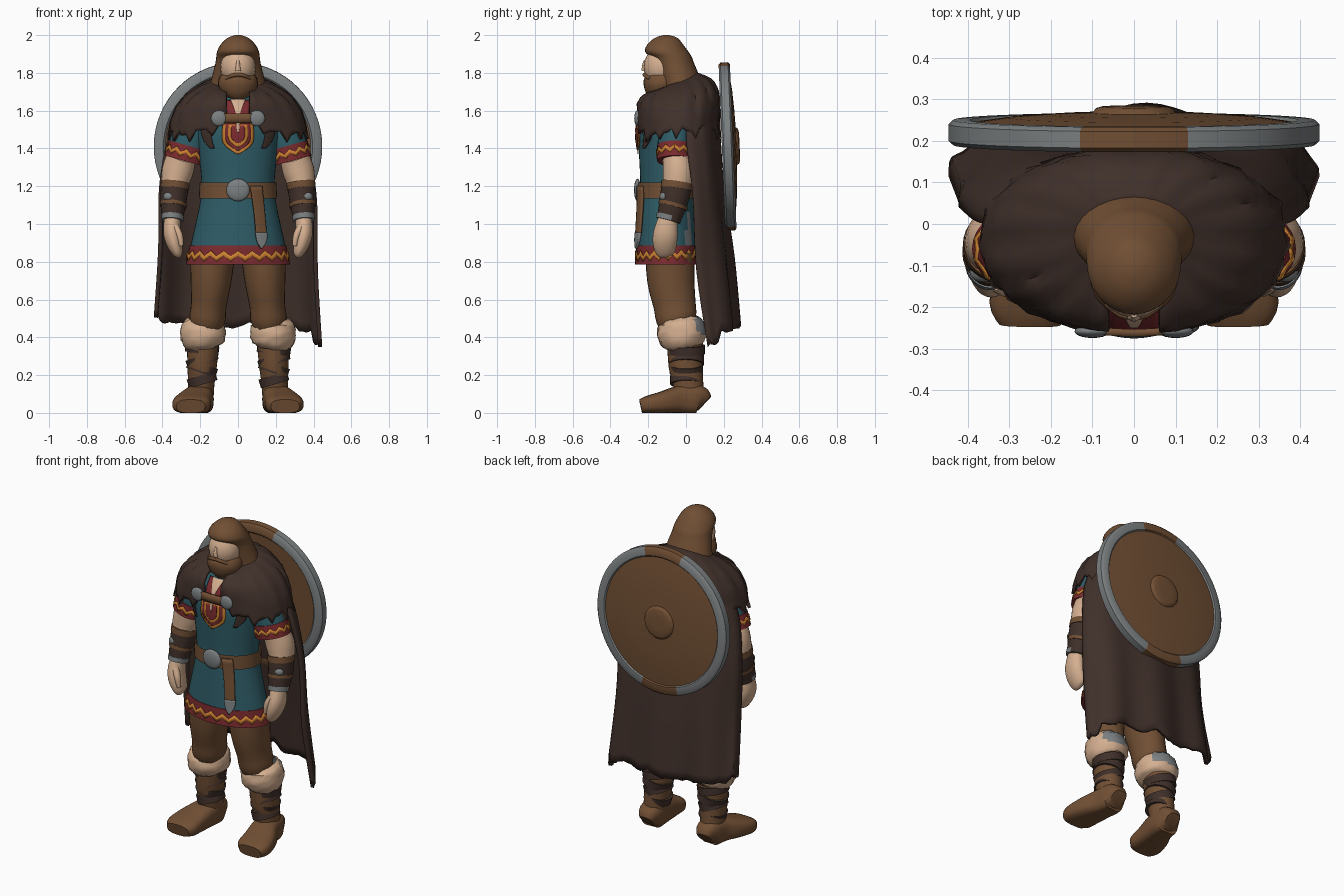
import bpy, math, random
from mathutils import Vector, Matrix

if "Cube" in bpy.data.objects:
    bpy.data.objects.remove(bpy.data.objects["Cube"])

random.seed(4)
PI = math.pi


def material(name, rgb):
    m = bpy.data.materials.new(name)
    m.diffuse_color = (*rgb, 1)
    m.use_nodes = True
    m.node_tree.nodes["Principled BSDF"].inputs["Base Color"].default_value = m.diffuse_color
    return m


BROWN = material("leather brown", (0.165, 0.078, 0.034))
DARK = material("dark fur brown", (0.050, 0.029, 0.023))
TEAL = material("teal cloth", (0.028, 0.108, 0.135))
RED = material("red trim", (0.20, 0.024, 0.028))
GOLD = material("gold trim", (0.60, 0.22, 0.03))
SKIN = material("skin and fleece", (0.66, 0.43, 0.28))
GREY = material("grey metal", (0.20, 0.215, 0.22))


def make(name, verts, faces, mats, thick=0, offset=0, rule=None):
    me = bpy.data.meshes.new(name)
    me.from_pydata([tuple(v) for v in verts], [], faces)
    ob = bpy.data.objects.new(name, me)
    bpy.context.collection.objects.link(ob)
    for m in mats if isinstance(mats, list) else [mats]:
        me.materials.append(m)
    for p in me.polygons:
        p.use_smooth = True
        if rule:
            p.material_index = int(rule(p.center))
    me.set_sharp_from_angle(angle=math.radians(45))
    if thick:
        mod = ob.modifiers.new("thickness", 'SOLIDIFY')
        mod.thickness, mod.offset = thick, offset
    return ob


def refine(rings, k):
    """Catmull-Rom steps between control rings."""
    out = []
    for i in range(len(rings) - 1):
        a, b, c, d = (rings[max(i - 1, 0)], rings[i], rings[i + 1], rings[min(i + 2, len(rings) - 1)])
        for j in range(k):
            t = j / k
            out.append(tuple(q + .5 * t * (r - p + t * (2 * p - 5 * q + 4 * r - s + t * (3 * (q - r) + s - p)))
                             for p, q, r, s in zip(a, b, c, d)))
    return out + [rings[-1]]


def spow(q, power):
    return math.copysign(abs(q) ** power, q)


def ring_points(ring, d, n, power=1):
    u = (Vector((1, 0, 0)) - d * d.x).normalized()
    v = d.cross(u)
    return [Vector(ring[:3]) + u * spow(math.cos(2 * PI * i / n), power) * ring[3]
            + v * spow(math.sin(2 * PI * i / n), power) * ring[4] for i in range(n)]


def loft(name, rings, mat, n=28, k=3, flat=False, power=1, noise=0, rule=None, floor=-1, caps=True):
    """Skin over elliptical rings (x, y, z, radius_u, radius_v)."""
    rings = refine(rings, k)
    verts, faces, m = [], [], len(rings)
    for i, r in enumerate(rings):
        d = Vector(rings[min(i + 1, m - 1)][:3]) - Vector(rings[max(i - 1, 0)][:3])
        d = Vector((0, 0, 1 if d.z > 0 else -1)) if flat else d.normalized()
        verts += ring_points(r, d, n, power)
    verts = [v + Vector([random.uniform(-noise, noise) for _ in range(3)]) for v in verts]
    for v in verts:
        v.z = max(v.z, floor)
    for i in range(m - 1):
        for j in range(n):
            j2 = (j + 1) % n
            faces.append((i * n + j, i * n + j2, i * n + n + j2, i * n + n + j))
    if caps:
        faces += [tuple(range(n))[::-1], tuple(range((m - 1) * n, m * n))]
    return make(name, verts, faces, mat, rule=rule)


def grid(name, rows, mat, **kw):
    w = len(rows[0])
    faces = [(i * w + j, i * w + j + 1, i * w + w + j + 1, i * w + w + j)
             for i in range(len(rows) - 1) for j in range(w - 1)]
    return make(name, [p for r in rows for p in r], faces, mat, **kw)


def ball(name, loc, scale, mat):
    x, y, z = loc
    prof = [(x, y, z - math.cos(i * PI / 10) * scale[2], scale[0] * max(math.sin(i * PI / 10), .02),
             scale[1] * max(math.sin(i * PI / 10), .02)) for i in range(11)]
    return loft(name, prof, mat, n=20, k=1, flat=True)


def zigzag(name, a, b, teeth, grow):
    """Gold wave between two trim rings."""
    d = (Vector(b[:3]) - Vector(a[:3])).normalized()
    n = teeth * 2
    pa, pb = ([Vector(r[:3]) + (p - Vector(r[:3])) * grow for p in ring_points(r, d, n)] for r in (a, b))
    rows = [[pa[i % n].lerp(pb[i % n], t + (.15 if i % 2 else -.15)) for i in range(n + 1)] for t in (.36, .64)]
    grid(name, rows, GOLD, thick=.004)


# Tunic
TORSO = [(0, -.096, .80, .268, .168), (0, -.098, .88, .252, .162), (0, -.1, 1.0, .225, .153), (0, -.1, 1.12, .2, .146),
         (0, -.1, 1.18, .193, .144), (0, -.1, 1.25, .195, .143), (0, -.1, 1.4, .21, .15), (0, -.1, 1.5, .215, .15),
         (0, -.09, 1.6, .175, .135), (0, -.08, 1.68, .085, .085)]
loft("tunic", TORSO, [TEAL, GREY], n=40, k=4, flat=True, caps=False,
     rule=lambda c: c.y > 0 and abs(c.x) > .13 and .89 < c.z < 1.05)
HEM = [(0, -.095, .785, .277, .175), (0, -.098, .885, .256, .165)]
loft("tunic_hem", HEM, RED, n=40, k=1, flat=True)
zigzag("hem_zigzag", *HEM, 22, 1.015)
FINE = refine(TORSO, 4)


def front_y(x, z):
    for a, b in zip(FINE, FINE[1:]):
        if a[2] <= z <= b[2]:
            t = (z - a[2]) / (b[2] - a[2])
            cy, rx, ry = (a[i] + t * (b[i] - a[i]) for i in (1, 3, 4))
            return cy - ry * math.sqrt(max(0, 1 - (x / rx) ** 2))
    return -.26


def front_plate(name, rows, mat, off, thick=.006):
    """Plate following the tunic front, rows of (z, left, right)."""
    rows = refine(rows, 4)
    grid(name, [[(l + (r - l) * j / 8, front_y(l + (r - l) * j / 8, z) - off, z) for j in range(9)]
                for z, l, r in rows], mat, thick=thick)


# Collar and nested chest emblem
front_plate("collar", [(1.50, -.06, .06), (1.58, -.06, .06), (1.655, -.065, .065)], RED, .006)
front_plate("neck_opening", [(1.57, -.008, .008), (1.61, -.02, .02), (1.66, -.04, .04)], SKIN, .011)
for i, m in enumerate([GOLD, RED, GOLD, RED]):
    w, c = .08 - i * .015, i * .015
    front_plate(f"emblem_layer_{i}", [(1.37 + c * 1.3, -.006, .006), (1.43 + c * .6, -w, w), (1.535 - c * .3, -w, w)],
                m, .006 + i * .003, .004)
front_plate("collar_slit", [(1.485, -.005, .005), (1.54, -.011, .011)], SKIN, .018, .004)
grid("clasp_bar", [[(x, -.25 - .012 * math.cos(x * 12), 1.56 + h) for h in (-.024, 0, .024)]
                   for x in (-.1, -.05, 0, .05, .1)], BROWN, thick=.018)
for s in (-1, 1):
    ball("clasp_brooch", (s * .1, -.258, 1.56), (.043, .016, .042), GREY)
    front_plate("chest_strap", [(1.4, s * .125, s * .145), (1.45, s * .14, s * .185), (1.53, s * .15, s * .2)],
                DARK, .008)

# Belt, buckle and hanging end
loft("belt", [(0, -.1, 1.135, .207, .158), (0, -.1, 1.22, .203, .155)], BROWN, n=40, k=1, flat=True, caps=False)
ball("buckle", (0, -.257, 1.18), (.062, .018, .06), GREY)
front_plate("belt_end", [(.94, .095, .15), (1.06, .085, .14), (1.2, .065, .125)], BROWN, .02, .014)
front_plate("belt_tip", [(.87, .12, .126), (.91, .1, .15), (.955, .092, .153)], GREY, .023, .014)

# Head, hair and beard
loft("neck", [(0, -.08, 1.55, .07, .07), (0, -.09, 1.75, .065, .065)], SKIN, k=1, caps=False)
ball("face", (0, -.125, 1.83), (.094, .1, .11), SKIN)
loft("nose", [(0, -.217, 1.865, .008, .008), (0, -.224, 1.83, .012, .01), (0, -.224, 1.81, .016, .01)], SKIN, n=12)
loft("hair", [(0, -.035, 1.68, .135, .095), (0, -.025, 1.72, .15, .105), (0, -.032, 1.77, .14, .108),
              (0, -.06, 1.85, .12, .103), (0, -.078, 1.885, .115, .108), (0, -.102, 1.912, .111, .115),
              (0, -.11, 1.95, .092, .095), (0, -.105, 1.985, .055, .06), (0, -.105, 2.0, .015, .015)],
     BROWN, flat=True)
loft("beard", [(0, -.15, 1.66, .035, .035), (0, -.14, 1.69, .08, .07), (0, -.13, 1.735, .105, .094),
               (0, -.125, 1.77, .1, .097), (0, -.12, 1.79, .09, .083)], BROWN, flat=True)
for s in (-1, 1):
    loft("moustache", [(0, -.22, 1.79, .01, .01), (s * .03, -.216, 1.786, .011, .01),
                       (s * .065, -.19, 1.768, .01, .01)], BROWN, n=10)

# Fur mantle with ragged lower edge
PROFILE = refine([(.11, .09, 0), (.195, .165, .1), (.28, .208, .32), (.335, .212, .64), (.358, .21, 1)], 3)
rows = []
N = 60
rag = [-random.uniform(.03, .05) if j % 4 == 2 else random.uniform(-.01, .015) for j in range(N + 1)]
for i, (rx, ry, drop) in enumerate(PROFILE):
    row, gap = [], math.asin((.06 / rx) ** 1.15)
    for j in range(N + 1):
        a = gap + (2 * PI - 2 * gap) * j / N
        near = min(a, 2 * PI - a)
        top = 1.75 - .045 * math.cos(a)
        bottom = 1.495 + .05 * math.exp(-(near / .35) ** 2) - .02 * math.exp(-((near - .8) / .4) ** 2) + rag[j]
        k = 1 + random.uniform(-.015, .015) - rag[j] * .6 * drop ** 2
        row.append((k * rx * spow(math.sin(a), .87), -.04 - k * ry * spow(math.cos(a), .87),
                    top + (bottom - top) * drop))
    rows.append(row)
grid("fur_mantle", rows, DARK, thick=.018)

# Cape with folds and torn hem: height share, half width, back y, edge y
CAPE = refine([(0, .2, .12, .05), (.15, .34, .165, .0), (.4, .405, .185, .035), (.7, .412, .235, .055),
               (1, .435, .265, .115)], 5)
M = 44
torn = [random.uniform(-.025, .03) for _ in range(M + 3)]
rows = []
for t, w, back, edge in CAPE:
    row = []
    for j in range(M + 1):
        u = 2 * j / M - 1
        a = u * PI / 2
        bottom = .45 - .05 * u - (.055 if u > .75 else 0) + sum(torn[j:j + 3]) / 2
        fold = .016 * t * math.sin(u * 12 + 1) if abs(u) < 1 else 0
        row.append((w * math.sin(a), edge + (back - edge) * max(math.cos(a), 0) ** .8 + fold,
                    1.69 + (bottom - 1.69) * t))
    rows.append(row)
grid("cape", rows, DARK, thick=.022)


# Round shield on the back
def spin(name, prof, mats, rule=None, n=64):
    tilt = Matrix.Translation((0, .22, 1.41)) @ Matrix.Rotation(math.radians(2.3), 4, 'X')
    rows = [[tilt @ Vector((r * math.sin(2 * PI * j / n), h, r * math.cos(2 * PI * j / n))) for j in range(n + 1)]
            for r, h in prof]
    grid(name, rows, mats, rule=rule)


spin("shield_board", [(.001, -.015), (.41, -.015), (.41, .02), (.3, .036), (.2, .043), (.1, .047), (.092, .058),
                      (.08, .062), (.04, .064), (.001, .064)], BROWN)
spin("shield_rim", [(.385, -.02), (.395, -.03), (.435, -.03), (.446, -.02), (.446, .02), (.435, .03), (.395, .03),
                    (.385, .02), (.385, -.02)], [GREY, BROWN], rule=lambda c: abs(c.x) < .13)

for s in (-1, 1):
    # Sleeve and trim
    loft("sleeve", [(s * .2, -.055, 1.58, .075, .08), (s * .238, -.058, 1.51, .09, .086),
                    (s * .262, -.06, 1.43, .1, .09), (s * .28, -.06, 1.345, .1, .088)], TEAL, caps=False)
    trim = [(s * .265, -.06, 1.415, .104, .093), (s * .287, -.06, 1.335, .106, .094)]
    loft("sleeve_trim", trim, RED, k=1)
    zigzag("sleeve_zigzag", *trim, 12, 1.03)
    # Forearm, bracer and hand
    loft("forearm", [(s * .3, -.05, 1.35, .078, .075), (s * .32, -.04, 1.28, .084, .083),
                     (s * .338, -.05, 1.19, .07, .075), (s * .347, -.09, 1.02, .05, .055)], SKIN, caps=False)
    loft("bracer", [(s * .335, -.05, 1.2, .073, .08), (s * .342, -.065, 1.12, .069, .076),
                    (s * .347, -.09, 1.03, .056, .064)], DARK, caps=False)
    loft("bracer_top_band", [(s * .332, -.047, 1.22, .077, .084), (s * .336, -.052, 1.185, .076, .083)], BROWN, k=1)
    loft("bracer_mid_band", [(s * .341, -.066, 1.108, .072, .08), (s * .343, -.071, 1.09, .07, .078)], BROWN, k=1)
    loft("bracer_wrist_band", [(s * .346, -.088, 1.045, .06, .068), (s * .348, -.095, 1.018, .058, .066)],
         [DARK, GREY], k=1, rule=lambda c: c.y < -.08)
    ball("bracer_plate", (s * .365, -.115, 1.145), (.03, .025, .025), GREY)
    loft("hand", [(s * .347, -.095, 1.04, .042, .048), (s * .35, -.107, .96, .046, .064),
                  (s * .338, -.112, .9, .042, .064), (s * .318, -.108, .845, .028, .05),
                  (s * .31, -.105, .83, .014, .025)], SKIN)
    loft("thumb", [(s * .335, -.14, .99, .02, .022), (s * .31, -.155, .94, .018, .02),
                   (s * .3, -.155, .885, .012, .014)], SKIN, n=14)
    # Trouser leg and fleece cuff
    loft("trouser_leg", [(s * .135, -.085, .84, .12, .13), (s * .143, -.08, .7, .108, .125),
                         (s * .155, -.06, .57, .094, .112), (s * .162, -.05, .5, .096, .108),
                         (s * .172, -.03, .45, .08, .09)], BROWN, caps=False)
    loft("fleece_cuff", [(s * .185, -.015, .345, .08, .085), (s * .187, -.018, .37, .11, .115),
                         (s * .185, -.022, .42, .121, .13), (s * .182, -.026, .47, .112, .118),
                         (s * .18, -.03, .495, .085, .09)], [SKIN, GREY], noise=.004, caps=False,
         rule=lambda c: c.y > .05 and c.z > .42)
    # Boot and crossed wraps
    loft("boot_shaft", [(s * .185, -.005, .37, .085, .095), (s * .19, -.002, .25, .078, .09),
                        (s * .195, .012, .15, .07, .08), (s * .2, .015, .06, .07, .08)], BROWN, caps=False)
    for z, lean, r in ((.335, .15, .089), (.28, -.35, .085), (.235, .35, .081), (.175, -.3, .078)):
        loft("boot_wrap", [(s * .19 - lean * .023, .002, z - .023, r, r * 1.1),
                           (s * .19 + lean * .023, .002, z + .023, r, r * 1.1)], DARK, k=1)
    loft("boot_foot", [(s * .2, .098, .05, .045, .05), (s * .2, .065, .07, .07, .078), (s * .21, -.03, .07, .08, .075),
                       (s * .235, -.12, .055, .096, .06), (s * .248, -.2, .043, .1, .048),
                       (s * .25, -.24, .035, .075, .036)], BROWN, power=.7, floor=0)
